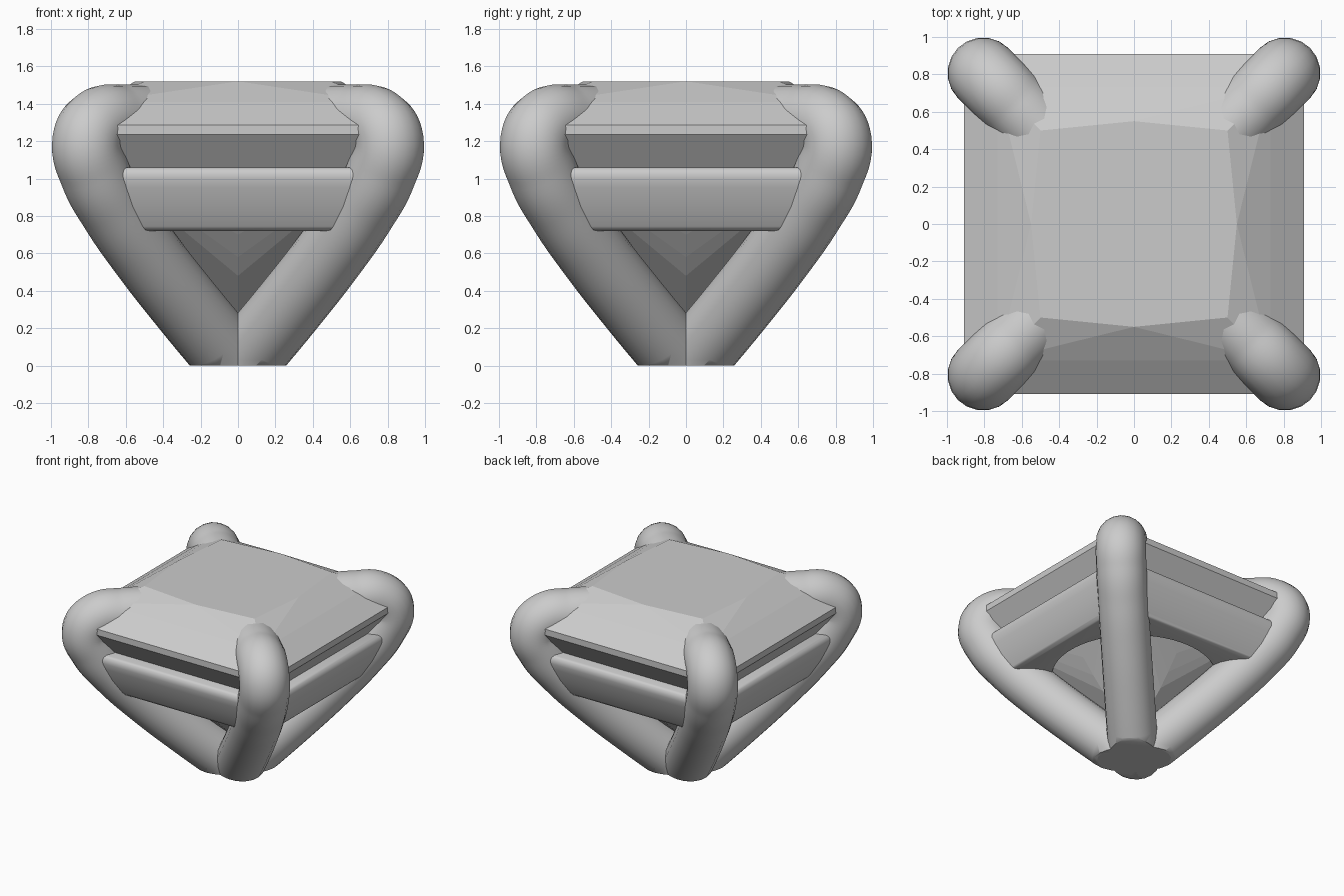
import bpy, bmesh, math
from mathutils import Vector

if "Cube" in bpy.data.objects:
    bpy.data.objects.remove(bpy.data.objects["Cube"])


def add_object(name, bm):
    bmesh.ops.recalc_face_normals(bm, faces=bm.faces[:])
    mesh = bpy.data.meshes.new(name)
    bm.to_mesh(mesh)
    bm.free()
    ob = bpy.data.objects.new(name, mesh)
    bpy.context.collection.objects.link(ob)
    return ob


def smooth(ob, angle):
    bpy.ops.object.select_all(action='DESELECT')
    ob.select_set(True)
    bpy.context.view_layer.objects.active = ob
    bpy.ops.object.shade_smooth_by_angle(angle=math.radians(angle))


# Square-cut gem: convex hull of corner points and side midline points
corners = [(0.50, 1.52), (0.73, 1.41), (0.91, 1.285), (0.91, 1.235)]
mids = [(0.55, 1.52), (0.50, 0.70), (0.40, 0.58), (0.31, 0.48)]
bm = bmesh.new()
for r, z in corners:
    for sx in (-1, 1):
        for sy in (-1, 1):
            bm.verts.new((sx * r, sy * r, z))
for r, z in mids:
    for x, y in ((r, 0), (-r, 0), (0, r), (0, -r)):
        bm.verts.new((x, y, z))
bm.verts.new((0, 0, 0.20))
bmesh.ops.convex_hull(bm, input=bm.verts[:])
bmesh.ops.dissolve_limit(bm, angle_limit=0.01, verts=bm.verts[:], edges=bm.edges[:])
add_object("gem", bm)

# Tapered square gallery rail with a round opening
profile = [(0.735, 0.72), (0.755, 0.725), (0.77, 0.745), (0.825, 0.85), (0.865, 0.95),
           (0.88, 1.0), (0.88, 1.025), (0.87, 1.047), (0.85, 1.06)]
bm = bmesh.new()
rings = [[bm.verts.new((sx * r, sy * r, z)) for sx, sy in ((-1, -1), (1, -1), (1, 1), (-1, 1))]
         for r, z in profile]
for a, b in zip(rings, rings[1:]):
    for i in range(4):
        j = (i + 1) % 4
        bm.faces.new((a[i], a[j], b[j], b[i]))
bm.faces.new(rings[0])
bm.faces.new(rings[-1])
rail = add_object("gallery_rail", bm)

bm = bmesh.new()
bmesh.ops.create_cone(bm, cap_ends=True, segments=64, radius1=0.62, radius2=0.62, depth=2)
cutter = add_object("rail_opening_cutter", bm)
cutter.location.z = 1.0
cutter.hide_render = True
mod = rail.modifiers.new("opening", 'BOOLEAN')
mod.operation = 'DIFFERENCE'
mod.solver = 'EXACT'
mod.object = cutter
bpy.context.view_layer.objects.active = rail
rail.select_set(True)
bpy.ops.object.modifier_apply(modifier=mod.name)
bpy.data.objects.remove(cutter, do_unlink=True)
smooth(rail, 40)

# Four claws swept along diagonal paths, cut flat at the base
path = [(-0.24, -0.30), (0.01, 0.0), (0.26, 0.30), (0.495, 0.60), (0.655, 0.83),
        (0.765, 1.03), (0.805, 1.20), (0.745, 1.295), (0.62, 1.312), (0.48, 1.312)]
for name, sx, sy in (("front_left", -1, -1), ("front_right", 1, -1),
                     ("back_right", 1, 1), ("back_left", -1, 1)):
    cu = bpy.data.curves.new(name + "_path", 'CURVE')
    cu.dimensions = '3D'
    cu.bevel_depth = 0.19
    cu.bevel_resolution = 8
    cu.use_fill_caps = True
    cu.resolution_u = 8
    sp = cu.splines.new('BEZIER')
    sp.bezier_points.add(len(path) - 1)
    for pt, (p, z) in zip(sp.bezier_points, path):
        pt.co = (sx * p, sy * p, z)
        pt.handle_left_type = pt.handle_right_type = 'AUTO'
    tmp = bpy.data.objects.new(name + "_path", cu)
    bpy.context.collection.objects.link(tmp)
    bpy.context.view_layer.update()
    dg = bpy.context.evaluated_depsgraph_get()
    mesh = bpy.data.meshes.new_from_object(tmp.evaluated_get(dg))
    bpy.data.objects.remove(tmp, do_unlink=True)
    bm = bmesh.new()
    bm.from_mesh(mesh)
    bmesh.ops.remove_doubles(bm, verts=bm.verts[:], dist=1e-5)
    cut = bmesh.ops.bisect_plane(bm, geom=bm.verts[:] + bm.edges[:] + bm.faces[:],
                                 plane_co=Vector((0, 0, 0)), plane_no=Vector((0, 0, 1)),
                                 clear_inner=True)
    edges = [e for e in cut["geom_cut"] if isinstance(e, bmesh.types.BMEdge)]
    bmesh.ops.holes_fill(bm, edges=edges, sides=0)
    smooth(add_object(name + "_claw", bm), 50)
